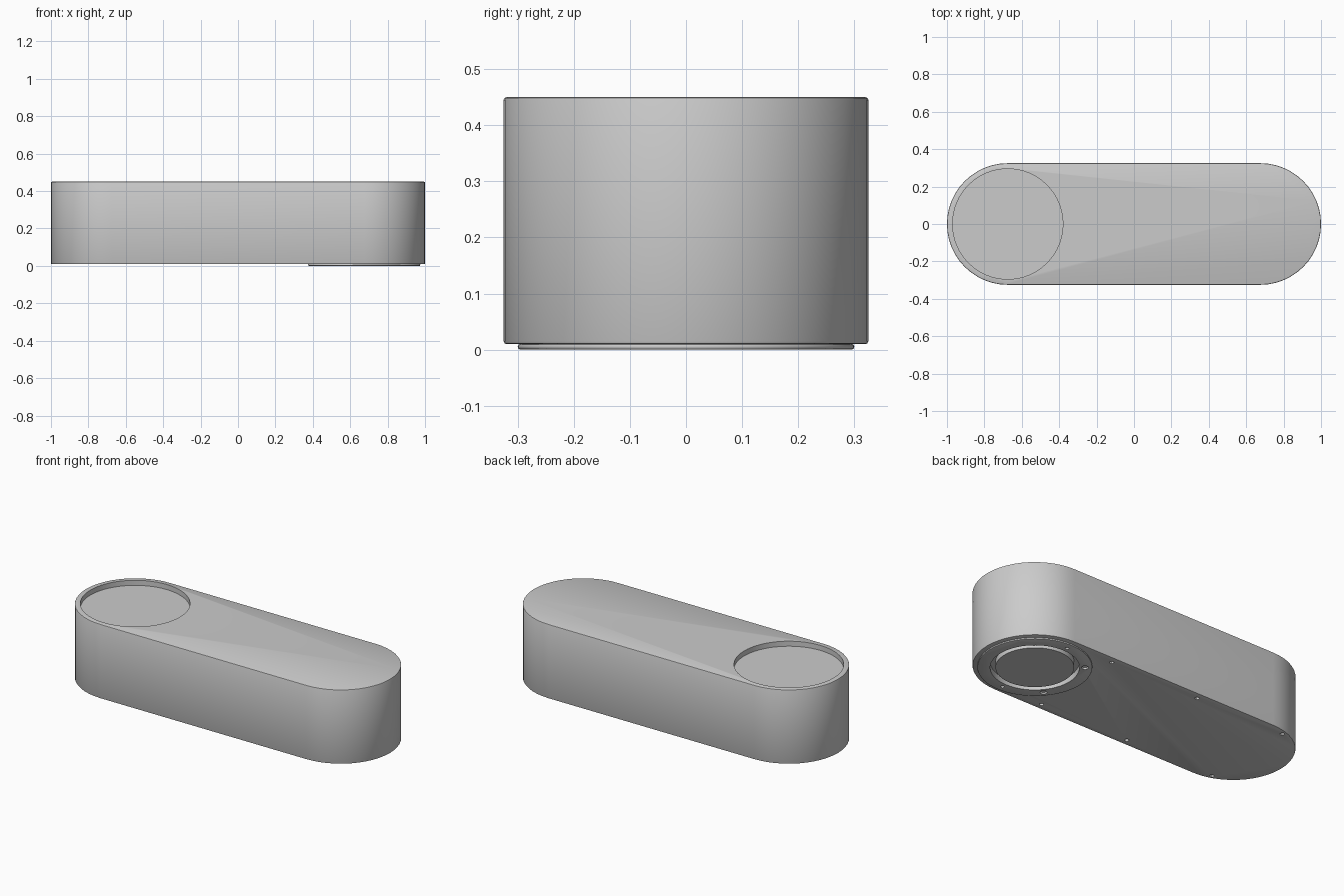
import bpy, bmesh
from math import pi, sin, cos, radians

if "Cube" in bpy.data.objects:
    bpy.data.objects.remove(bpy.data.objects["Cube"])

R, CX = 0.325, 0.675   # end radius and end centre of the stadium body


def prism(name, pts, z0, z1):
    """Extrude a closed outline between two heights."""
    bm = bmesh.new()
    base = bm.faces.new([bm.verts.new((x, y, z0)) for x, y in pts])
    ext = bmesh.ops.extrude_face_region(bm, geom=[base])
    verts = [v for v in ext["geom"] if isinstance(v, bmesh.types.BMVert)]
    bmesh.ops.translate(bm, verts=verts, vec=(0, 0, z1 - z0))
    bmesh.ops.recalc_face_normals(bm, faces=bm.faces)
    me = bpy.data.meshes.new(name)
    bm.to_mesh(me)
    bm.free()
    ob = bpy.data.objects.new(name, me)
    bpy.context.collection.objects.link(ob)
    return ob


def circle(x, y, r, n=64):
    return [(x + r * cos(2 * pi * i / n), y + r * sin(2 * pi * i / n)) for i in range(n)]


def activate(ob):
    bpy.ops.object.select_all(action='DESELECT')
    ob.select_set(True)
    bpy.context.view_layer.objects.active = ob


def bevel(ob, width):
    activate(ob)
    m = ob.modifiers.new("edge", 'BEVEL')
    m.width, m.segments, m.limit_method, m.angle_limit = width, 2, 'ANGLE', radians(40)
    bpy.ops.object.modifier_apply(modifier=m.name)


def cut(ob, cutter):
    activate(ob)
    m = ob.modifiers.new("cut", 'BOOLEAN')
    m.operation, m.solver, m.object = 'DIFFERENCE', 'EXACT', cutter
    bpy.ops.object.modifier_apply(modifier=m.name)
    bpy.data.objects.remove(cutter)


def smooth(ob):
    activate(ob)
    bpy.ops.object.shade_smooth_by_angle(angle=radians(30))


# stadium body with softened rims
N = 24
outline = [(CX + R * cos(a), R * sin(a)) for a in (-pi / 2 + pi * i / N for i in range(N + 1))]
outline += [(-x, -y) for x, y in outline]
body = prism("body", outline, 0.01, 0.45)
bevel(body, 0.005)

# round recess in the top, and the socket behind the bottom ring
cut(body, prism("top_recess", circle(-CX, 0, 0.295), 0.42, 0.5))
cut(body, prism("bottom_socket", circle(CX, 0, 0.233), -0.05, 0.035))

# small holes along both long edges of the underside
for x in (0.39, -0.19, -0.77):
    for y in (-0.285, 0.285):
        cut(body, prism("edge_hole", circle(x, y, 0.012, 12), -0.05, 0.025))
smooth(body)

# raised locating ring under the other end
ring = prism("locating_ring", circle(CX, 0, 0.3), 0.0, 0.0105)
bevel(ring, 0.005)
cut(ring, prism("ring_opening", circle(CX, 0, 0.233), -0.05, 0.05))
for deg, r in ((90, 0.01), (-90, 0.01), (140, 0.018), (-140, 0.018)):
    a = radians(deg)
    hole = circle(CX + 0.262 * cos(a), 0.262 * sin(a), r, 16)
    cut(ring, prism("ring_hole", hole, -0.05, 0.05))
smooth(ring)

# central disc standing in the socket
disc = prism("centre_disc", circle(CX, 0, 0.205), 0.001, 0.036)
smooth(disc)
